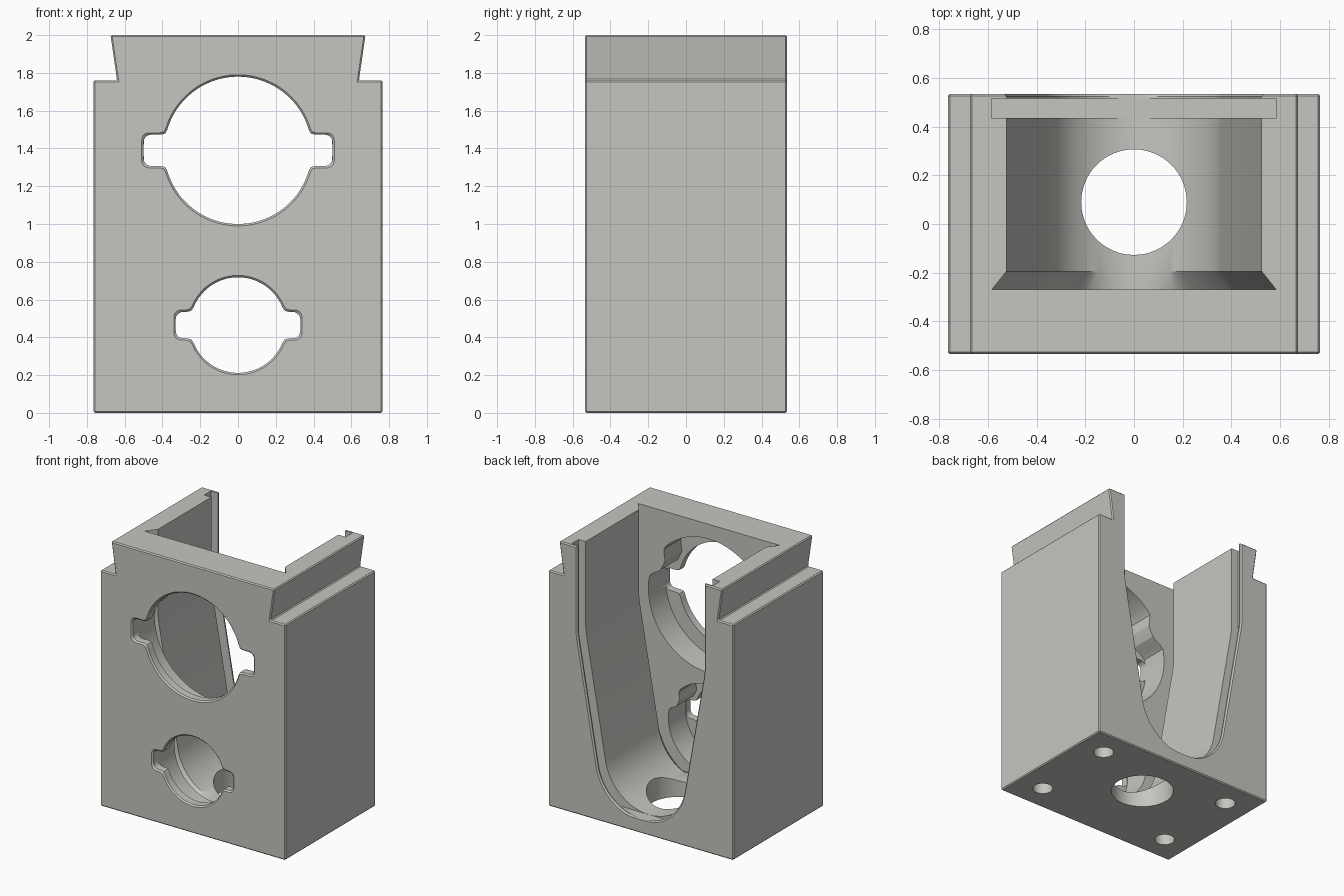
import bpy, bmesh, math

if "Cube" in bpy.data.objects:
    bpy.data.objects.remove(bpy.data.objects["Cube"])

grey = bpy.data.materials.new("light_grey")
grey.diffuse_color = (0.56, 0.56, 0.53, 1)
grey.use_nodes = True
grey.node_tree.nodes["Principled BSDF"].inputs["Base Color"].default_value = grey.diffuse_color


def loft(name, sections):
    """Solid through matching (x, z) outlines placed at the given y."""
    bm = bmesh.new()
    rings = [[bm.verts.new((x, y, z)) for x, z in pts] for y, pts in sections]
    n = len(rings[0])
    for a, b in zip(rings, rings[1:]):
        for i in range(n):
            j = (i + 1) % n
            bm.faces.new((a[i], a[j], b[j], b[i]))
    bm.faces.new(rings[0])
    bm.faces.new(rings[-1])
    bmesh.ops.recalc_face_normals(bm, faces=bm.faces)
    me = bpy.data.meshes.new(name)
    bm.to_mesh(me)
    bm.free()
    me.materials.append(grey)
    ob = bpy.data.objects.new(name, me)
    bpy.context.collection.objects.link(ob)
    return ob


def apply(ob, mod):
    bpy.context.view_layer.objects.active = ob
    bpy.ops.object.modifier_apply(modifier=mod.name)


def cut(cutter):
    mod = body.modifiers.new("cut", 'BOOLEAN')
    mod.operation, mod.solver, mod.object = 'DIFFERENCE', 'EXACT', cutter
    apply(body, mod)
    bpy.data.objects.remove(cutter)


def arc(cx, cz, r, a0, a1, n):
    return [(cx + r * math.cos(math.radians(a0 + (a1 - a0) * i / n)),
             cz + r * math.sin(math.radians(a0 + (a1 - a0) * i / n)))
            for i in range(n + 1)]


LOW, HIGH, FLOOR = 0.465, 1.39, 0.10     # hole centres and cavity floor


def u_shape(d):
    """Tapered U outline, grown outward by d."""
    r0, r1 = 0.365 + d, 0.525 + d
    tilt = math.degrees(math.asin((r1 - r0) / (HIGH - LOW)))
    right = arc(0, LOW, r0, -90, -tilt, 24)[1:] + arc(0, HIGH, r1, -tilt, 0, 3) + [(r1, 2.1)]
    right = [(x, max(z, FLOOR)) for x, z in right]
    return right + [(-x, z) for x, z in reversed(right)]


def keyhole(cz, r, w, h, d):
    """Round hole with a rounded tab on each side, grown outward by d."""
    r, w, h = r + d, w + d, h + d
    f = 0.04
    start = math.degrees(math.asin((h + 0.025) / r))
    q = arc(w - f, h - f, f, 0, 90, 5)
    q += [(math.sqrt(r * r - h * h) + 0.025, h), (math.sqrt(r * r - h * h) + 0.004, h + 0.006)]
    q += arc(0, 0, r, start, 90, 24)[:-1]
    half = q + [(0, r)] + [(-x, z) for x, z in reversed(q)]
    return [(x, cz + z) for x, z in half] + [(-x, cz - z) for x, z in half]


def pocket(cz, r, dip):
    """Round recess with a stop bump at upper left and upper right."""
    pts = []
    for i in range(96):
        a = math.radians(i * 3.75)
        off = abs(math.degrees(math.asin(math.sin(a))) - 27)
        s = r - dip * max(0, min(1, (15 - off) / 9))
        pts.append((s * math.cos(a), cz + s * math.sin(a)))
    return pts


# Block with a dovetail rail along the top
side = [(0.765, 0), (0.765, 1.76), (0.64, 1.76), (0.675, 2.0)]
outline = side + [(-x, z) for x, z in reversed(side)]
body = loft("housing_block", [(-0.535, outline), (0.535, outline)])
bev = body.modifiers.new("edge", 'BEVEL')
bev.width, bev.segments, bev.limit_method = 0.008, 1, 'ANGLE'
apply(body, bev)

# U-shaped cavity, flared behind the front wall and at the back rim
cut(loft("cavity", [(-0.27, u_shape(0.06)), (-0.195, u_shape(0)),
                    (0.525, u_shape(0)), (0.545, u_shape(0.02))]))

# Slot for a sliding back panel
slot = [(-0.585, FLOOR), (0.585, FLOOR), (0.585, 2.1), (-0.585, 2.1)]
cut(loft("panel_slot", [(0.435, slot), (0.515, slot)]))

# Keyed holes in the front, each with a wider recess behind it
for cz, r, w, h, pr, dip in ((HIGH, 0.39, 0.50, 0.083, 0.50, 0.07),
                             (LOW, 0.253, 0.33, 0.070, 0.335, 0.05)):
    ring = pocket(cz, pr, dip)
    cut(loft("recess", [(-0.47, ring), (-0.25, ring)]))
    cut(loft("keyhole", [(-0.545, keyhole(cz, r, w, h, 0.02)),
                         (-0.525, keyhole(cz, r, w, h, 0)),
                         (-0.45, keyhole(cz, r, w, h, 0))]))

# Floor opening and four screw holes underneath
holes = [(0, 0.09, 0.217, 0.35)]
holes += [(sx * 0.555, sy * 0.33, 0.07, 0.2) for sx in (-1, 1) for sy in (-1, 1)]
for x, y, r, depth in holes:
    bpy.ops.mesh.primitive_cylinder_add(vertices=64, radius=r, depth=2 * depth, location=(x, y, 0))
    cut(bpy.context.object)

# Smooth curved walls, keep crisp edges
bpy.ops.object.select_all(action='DESELECT')
body.select_set(True)
bpy.context.view_layer.objects.active = body
bpy.ops.object.shade_smooth_by_angle(angle=math.radians(25))
